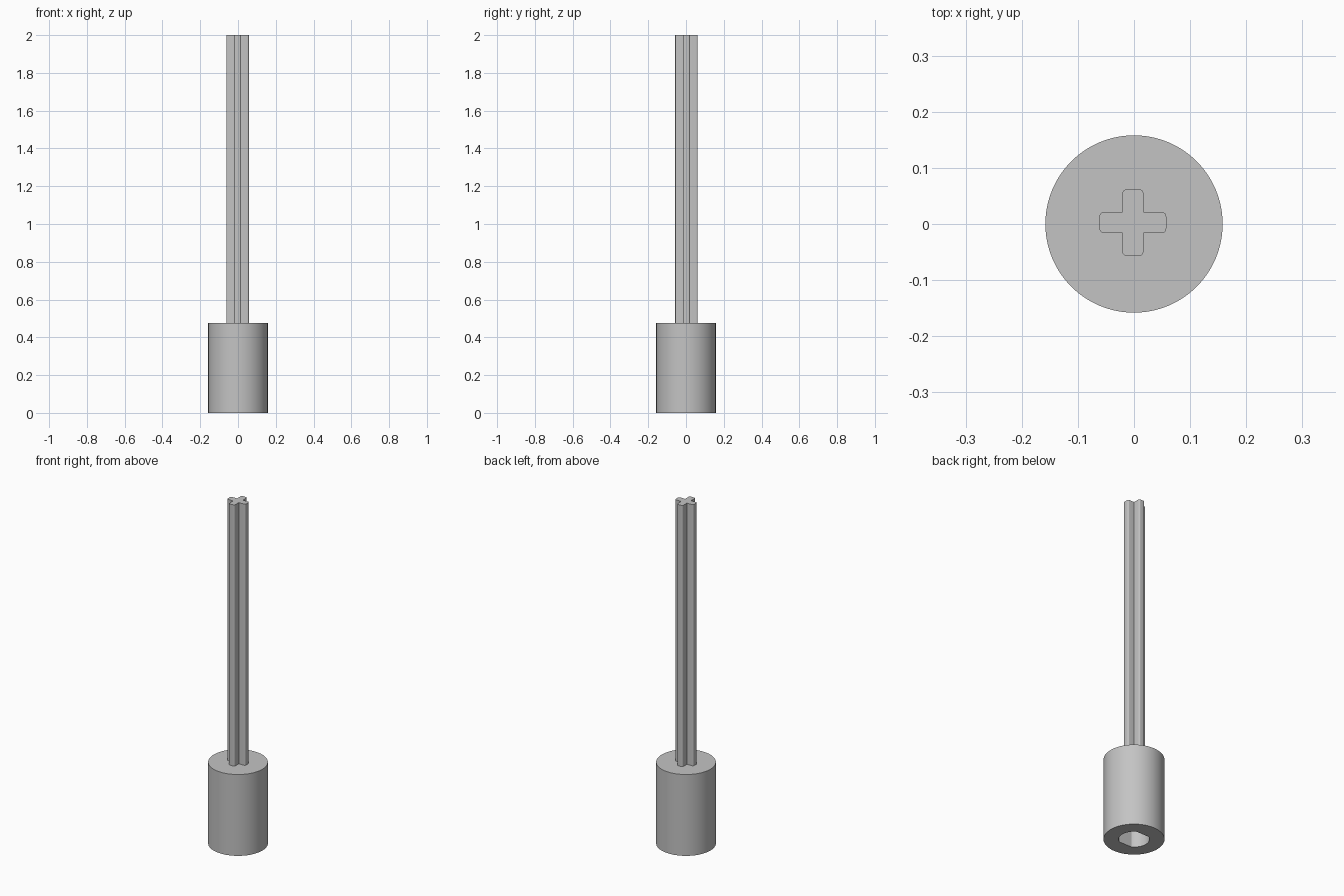
import bpy, bmesh, math

if "Cube" in bpy.data.objects:
    bpy.data.objects.remove(bpy.data.objects["Cube"], do_unlink=True)

grey = bpy.data.materials.new("plain grey")
colour = (0.55, 0.55, 0.55, 1)
grey.diffuse_color = colour
grey.use_nodes = True
grey.node_tree.nodes["Principled BSDF"].inputs["Base Color"].default_value = colour


def finish(name, bm):
    bmesh.ops.recalc_face_normals(bm, faces=bm.faces)
    mesh = bpy.data.meshes.new(name)
    bm.to_mesh(mesh)
    bm.free()
    mesh.materials.append(grey)
    obj = bpy.data.objects.new(name, mesh)
    bpy.context.collection.objects.link(obj)
    bpy.ops.object.select_all(action='DESELECT')
    obj.select_set(True)
    bpy.context.view_layer.objects.active = obj
    bpy.ops.object.shade_smooth_by_angle(angle=math.radians(25))
    return obj


# Hub: round body with a double-flat shaft socket in its underside
RADIUS, HUB_TOP, SIDES = 0.158, 0.475, 96
BORE, FLAT, DEPTH = 0.08, 0.069, 0.32


def ring(bm, radius, z, flat=None):
    verts = []
    for i in range(SIDES):
        a = math.tau * i / SIDES
        x, y = radius * math.cos(a), radius * math.sin(a)
        if flat:
            y = max(-flat, min(flat, y))
        verts.append(bm.verts.new((x, y, z)))
    return verts


def bridge(bm, a, b):
    for i in range(SIDES):
        j = (i + 1) % SIDES
        bm.faces.new((a[i], a[j], b[j], b[i]))


bm = bmesh.new()
loops = [ring(bm, RADIUS, HUB_TOP), ring(bm, RADIUS, 0),
         ring(bm, BORE, 0, FLAT), ring(bm, BORE, DEPTH, FLAT)]
for a, b in zip(loops, loops[1:]):
    bridge(bm, a, b)
bm.faces.new(loops[0])
bm.faces.new(loops[-1])
finish("hub", bm)

# Axle: cross profile with rounded arm ends, extruded upward
ARM, HALF, ROUND, STEPS = 0.0595, 0.0188, 0.008, 5
CENTRE_X, CENTRE_Y = -0.002, 0.0025

arm = [(HALF, -HALF)]
for side in (-1, 1):
    for i in range(STEPS + 1):
        t = math.pi / 2 * i / STEPS
        a = t - math.pi / 2 if side < 0 else t
        arm.append((ARM - ROUND + ROUND * math.cos(a),
                    side * (HALF - ROUND) + ROUND * math.sin(a)))

bm = bmesh.new()
profile = []
for quarter in range(4):
    c, s = round(math.cos(quarter * math.pi / 2)), round(math.sin(quarter * math.pi / 2))
    for x, y in arm:
        profile.append(bm.verts.new((CENTRE_X + x * c - y * s,
                                     CENTRE_Y + x * s + y * c, HUB_TOP)))
base = bm.faces.new(profile)
out = bmesh.ops.extrude_face_region(bm, geom=[base], use_keep_orig=True)
top = [v for v in out["geom"] if isinstance(v, bmesh.types.BMVert)]
bmesh.ops.translate(bm, verts=top, vec=(0, 0, 2 - HUB_TOP))
finish("cross_axle", bm)
